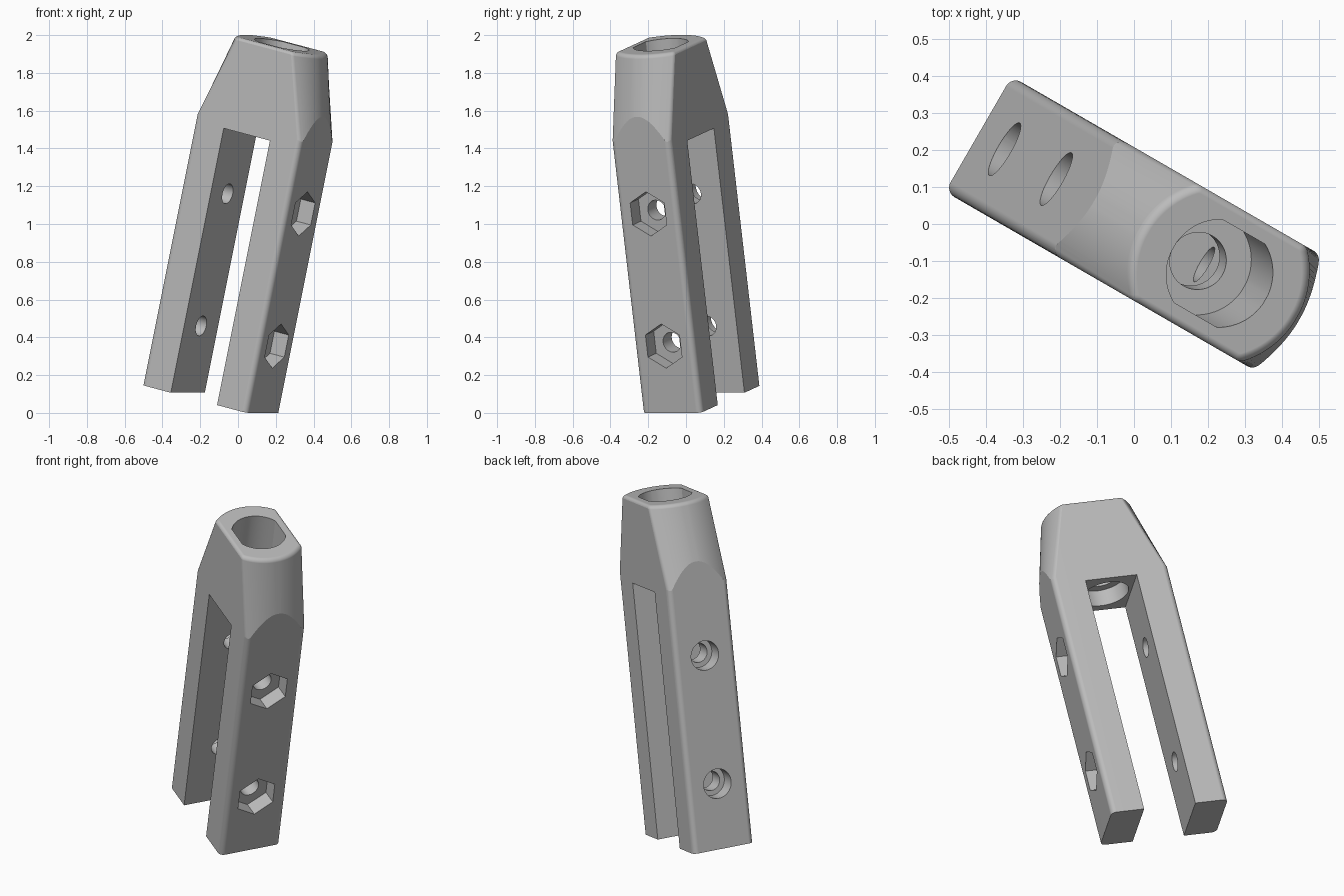
import bpy, bmesh
from math import sin, cos, pi, atan2, sqrt, radians
from mathutils import Matrix, Vector

if "Cube" in bpy.data.objects:
    bpy.data.objects.remove(bpy.data.objects["Cube"])

HALF_W, HALF_D = 0.329, 0.18      # half width and half depth of the fork
SLOT_HALF, SLOT_TOP = 0.145, 1.437
SHOULDER, TOP = 1.478, 1.925
FILLET, RIM = 0.03, 0.02


def mirrored(quarter):
    """Complete a quarter outline (from +x to +y) to a closed loop."""
    half = quarter + [(-x, y) for x, y in reversed(quarter)]
    return half + [(-x, -y) for x, y in half]


def arc(cx, cy, r, a0, a1, n):
    return [(cx + r * cos(a0 + (a1 - a0) * i / n),
             cy + r * sin(a0 + (a1 - a0) * i / n)) for i in range(n + 1)]


def flatted_circle(radius, flat, r):
    """Circle with two flats, its corners rounded by r."""
    cx, cy = sqrt((radius - r) ** 2 - (flat - r) ** 2), flat - r
    a = atan2(cy, cx)
    body = arc(0, 0, radius, 0, a, 12)[1:]
    return mirrored(body + arc(cx, cy, r, a, pi / 2, 8)[1:])


def polygon(r, n):
    return [(r * sin(2 * pi * i / n), r * cos(2 * pi * i / n)) for i in range(n)]


def rectangle(a, b):
    return mirrored([(a, b)])


def loft(name, rings, place=lambda p, q, h: (p, q, h)):
    """Skin a list of (outline, height) rings and cap both ends."""
    bm = bmesh.new()
    loops = [[bm.verts.new(place(p, q, h)) for p, q in pts] for pts, h in rings]
    for lo, hi in zip(loops, loops[1:]):
        for i in range(len(lo)):
            j = (i + 1) % len(lo)
            bm.faces.new((lo[i], lo[j], hi[j], hi[i]))
    bm.faces.new(loops[0][::-1])
    bm.faces.new(loops[-1])
    bmesh.ops.recalc_face_normals(bm, faces=bm.faces)
    mesh = bpy.data.meshes.new(name)
    bm.to_mesh(mesh)
    bm.free()
    obj = bpy.data.objects.new(name, mesh)
    bpy.context.collection.objects.link(obj)
    return obj


def sideways(p, q, h):
    return (h, p, q)


def combine(obj, tool, operation):
    """Apply a boolean and remove the tool."""
    tool.hide_render = True
    mod = obj.modifiers.new("cut", 'BOOLEAN')
    mod.operation, mod.solver, mod.object = operation, 'EXACT', tool
    deps = bpy.context.evaluated_depsgraph_get()
    mesh = bpy.data.meshes.new_from_object(obj.evaluated_get(deps))
    obj.modifiers.clear()
    obj.data = mesh
    bpy.data.objects.remove(tool)


# Body: rounded bar
corner = arc(HALF_W - FILLET, HALF_D - FILLET, FILLET, 0, pi / 2, 8)
outline = mirrored(corner)
body = loft("fork_body", [(outline, 0), (outline, TOP + 0.1)])

# Conical head with flats and a rounded rim
slope = (0.363 - 0.247) / (TOP - SHOULDER)
flat = HALF_D + 0.0005


def head_ring(h, inset=0):
    radius = 0.363 - slope * (h - SHOULDER)
    return flatted_circle(radius - inset, flat - inset, FILLET - inset), h


rings = [head_ring(-0.1), head_ring(SHOULDER)]
for i in range(9):
    a = i / 8 * pi / 2
    rings.append(head_ring(TOP - RIM + RIM * sin(a), RIM * (1 - cos(a))))
combine(body, loft("head_shape", rings), 'INTERSECT')

# Slot between the legs
slot = rectangle(SLOT_HALF, 0.4)
combine(body, loft("slot_cutter", [(slot, -0.2), (slot, SLOT_TOP)]), 'DIFFERENCE')

# Socket in the top, through hole and pocket above the slot
socket = flatted_circle(0.147, 0.13, 0.002)
combine(body, loft("socket_cutter", [(socket, 1.625), (socket, 2.2)]), 'DIFFERENCE')
for r, low, high in ((0.078, 1.3, 1.7), (0.13, 1.3, 1.53)):
    ring = polygon(r, 64)
    combine(body, loft("bore_cutter", [(ring, low), (ring, high)]), 'DIFFERENCE')

# Cross bolts: through hole, round counterbore and hexagonal nut pocket
for height in (0.363, 1.081):
    for r, n, start, end in ((0.054, 48, -0.5, 0.5),
                             (0.082, 48, -0.5, -HALF_W + 0.09),
                             (0.12, 6, HALF_W - 0.09, 0.5)):
        ring = [(p, q + height) for p, q in polygon(r, n)]
        combine(body, loft("bolt_cutter", [(ring, start), (ring, end)], sideways),
                'DIFFERENCE')

# Lean, turn and settle on the ground
body.data.transform(Matrix.Rotation(radians(-30), 4, 'Z')
                    @ Matrix.Rotation(radians(13), 4, 'Y'))
low, high = ([f(v.co[k] for v in body.data.vertices) for k in range(3)]
             for f in (min, max))
body.data.transform(Matrix.Translation(Vector((
    -(low[0] + high[0]) / 2, -(low[1] + high[1]) / 2, -low[2]))))

# Colour and shading
grey = bpy.data.materials.new("plain_grey")
grey.use_nodes = True
colour = (0.5, 0.5, 0.5, 1)
grey.diffuse_color = colour
grey.node_tree.nodes["Principled BSDF"].inputs["Base Color"].default_value = colour
body.data.materials.clear()
body.data.materials.append(grey)
for face in body.data.polygons:
    face.material_index = 0

bpy.ops.object.select_all(action='DESELECT')
body.select_set(True)
bpy.context.view_layer.objects.active = body
bpy.ops.object.shade_smooth_by_angle(angle=radians(12))
weighted = body.modifiers.new("weighted_normals", 'WEIGHTED_NORMAL')
weighted.keep_sharp = True
